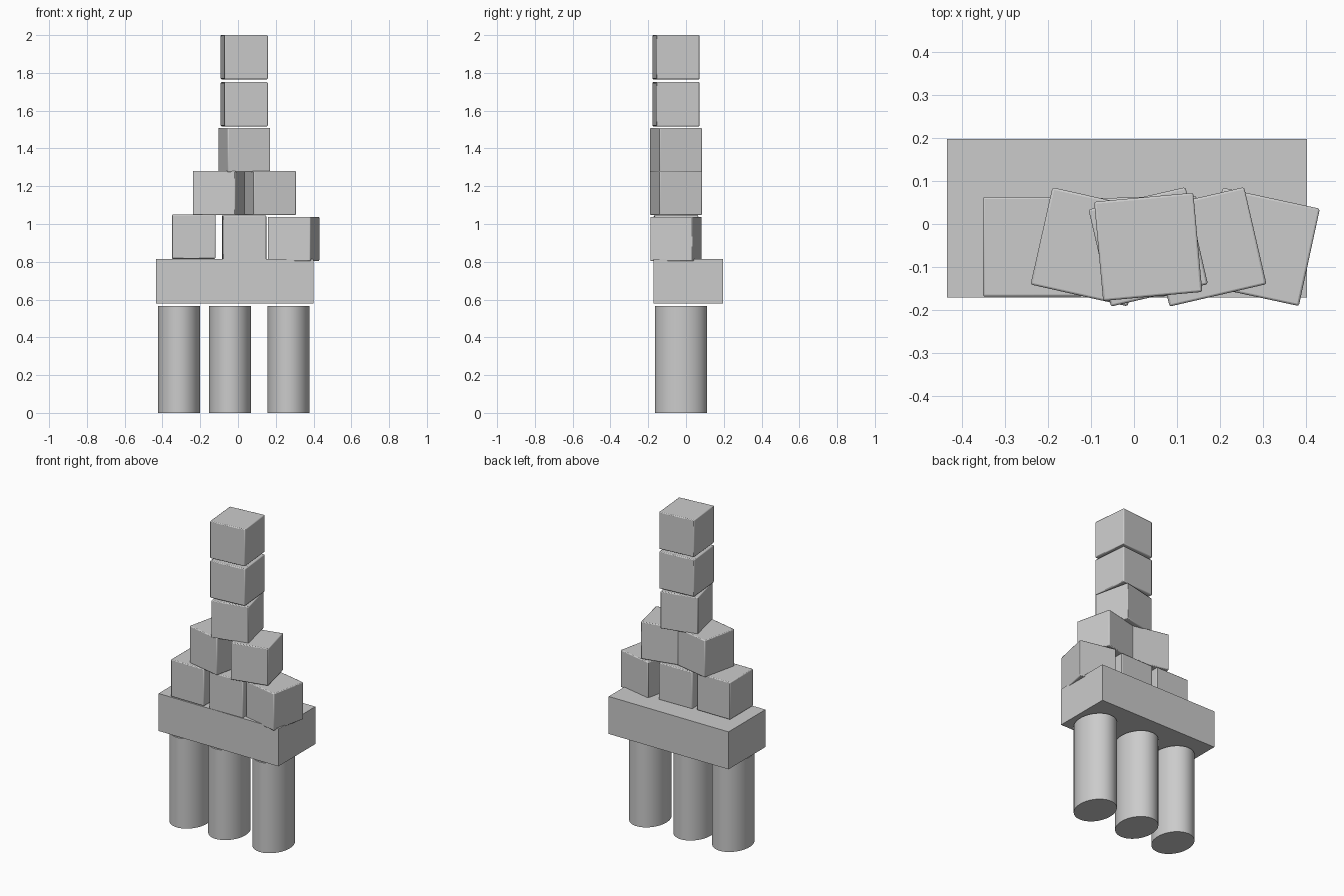
import bpy
import math

if "Cube" in bpy.data.objects:
    bpy.data.objects.remove(bpy.data.objects["Cube"])


def box(name, center, size, angle=0.0, bevel=0.0):
    bpy.ops.mesh.primitive_cube_add(size=1, location=center,
                                    rotation=(0, 0, math.radians(angle)))
    ob = bpy.context.object
    ob.name = name
    ob.scale = size
    bpy.ops.object.transform_apply(location=False, rotation=False, scale=True)
    if bevel:
        mod = ob.modifiers.new("soft_edges", 'BEVEL')
        mod.width = bevel
        mod.segments = 2
        bpy.ops.object.shade_smooth_by_angle(angle=math.radians(30))
    return ob


# Oval pillars
for i, x in enumerate((-0.312, -0.042, 0.267)):
    bpy.ops.mesh.primitive_cylinder_add(vertices=64, radius=1, depth=1,
                                        location=(x, -0.026, 0.2835))
    pillar = bpy.context.object
    pillar.name = f"pillar_{i + 1}"
    pillar.scale = (0.112, 0.138, 0.567)
    bpy.ops.object.transform_apply(location=False, rotation=False, scale=True)
    bpy.ops.object.shade_smooth_by_angle(angle=math.radians(30))

# Slab resting over the pillars
box("slab", (-0.0165, 0.013, 0.696), (0.835, 0.368, 0.236))

# Stacked blocks: name, x, bottom z, turn in degrees
blocks = [
    ("lower_block_left", -0.235, 0.816, 0),
    ("lower_block_middle", 0.032, 0.811, 1.3),
    ("lower_block_right", 0.294, 0.804, -12.2),
    ("middle_block_left", -0.102, 1.047, -12.7),
    ("middle_block_right", 0.169, 1.047, 13),
    ("upper_block_1", 0.033, 1.275, 13),
    ("upper_block_2", 0.033, 1.517, 5.2),
    ("upper_block_3", 0.033, 1.766, 5.2),
]
for name, x, z, turn in blocks:
    box(name, (x, -0.053, z + 0.117), (0.231, 0.231, 0.234), turn, bevel=0.005)
